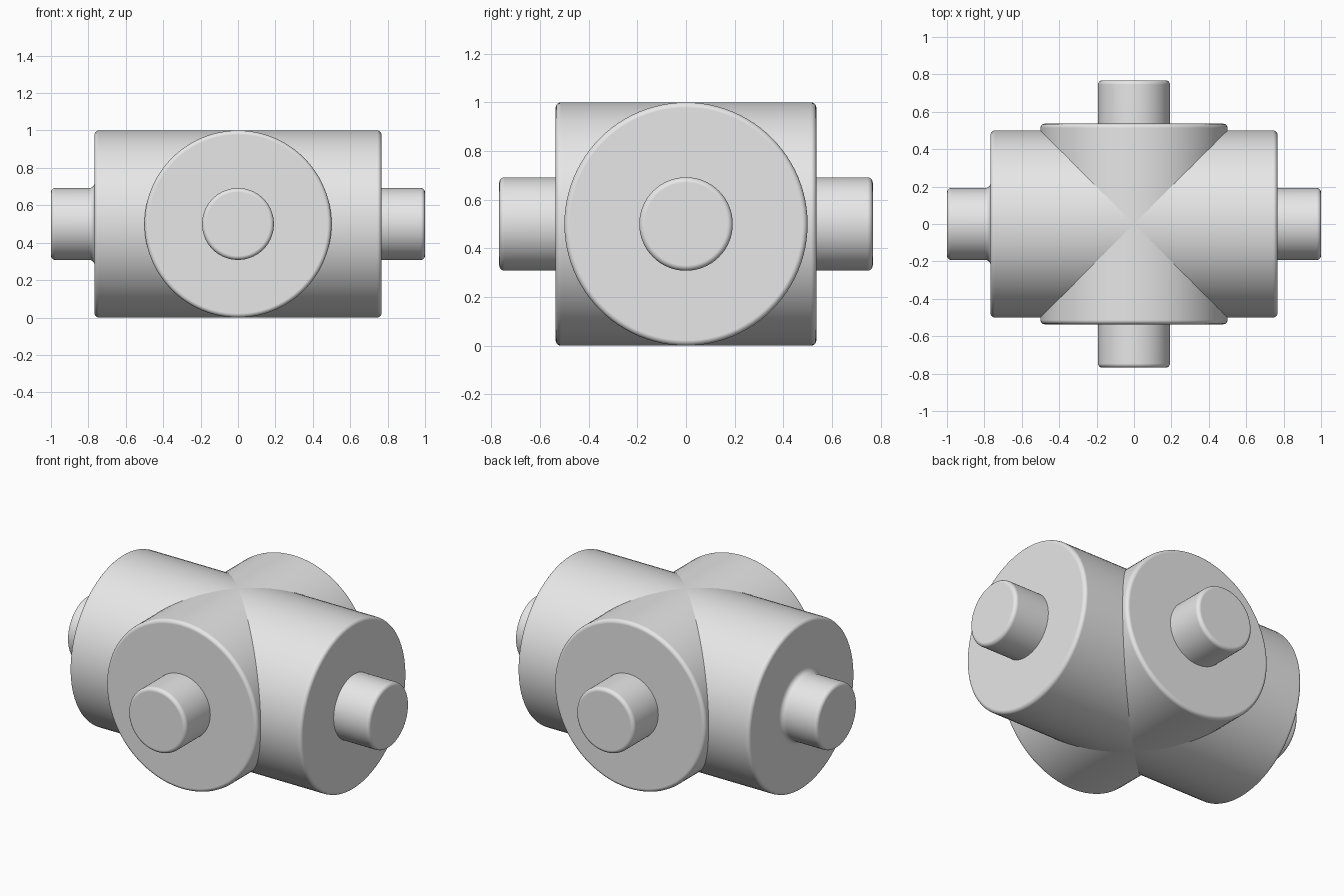
import bpy
import bmesh
from math import pi, sin, cos
from mathutils import Matrix, Vector

SIDES = 96
RADIUS, PEG_RADIUS = 0.5, 0.192
LONG_HALF, CROSS_HALF = 0.767, 0.536
LONG_TIP, CROSS_TIP = 1.0, 0.768
ROUND = 0.022
CENTRE = Vector((0, 0, RADIUS))

cube = bpy.data.objects.get("Cube")
if cube:
    bpy.data.objects.remove(cube, do_unlink=True)

grey = bpy.data.materials.new("light grey")
grey.use_nodes = True
grey.diffuse_color = (0.8, 0.8, 0.8, 1)
grey.node_tree.nodes["Principled BSDF"].inputs["Base Color"].default_value = grey.diffuse_color


def arc(r, h, size, start, end, steps=5):
    """Quarter-round profile points (radius, distance) about the centre (r, h)."""
    return [(r + size * cos(a), h + size * sin(a))
            for a in (start + (end - start) * i / steps for i in range(steps + 1))]


def turned(name, profile, direction):
    """Revolve a profile about an axis pointing in the given direction."""
    bm = bmesh.new()
    rings = [[bm.verts.new((r * cos(2 * pi * i / SIDES), r * sin(2 * pi * i / SIDES), h))
              for i in range(SIDES)] for r, h in profile]
    for low, high in zip(rings, rings[1:]):
        for i in range(SIDES):
            j = (i + 1) % SIDES
            bm.faces.new((low[i], low[j], high[j], high[i]))
    bm.faces.new(rings[0][::-1])
    bm.faces.new(rings[-1])
    turn = Vector(direction).to_track_quat('Z', 'Y').to_matrix().to_4x4()
    bm.transform(Matrix.Translation(CENTRE) @ turn)
    mesh = bpy.data.meshes.new(name)
    bm.to_mesh(mesh)
    bm.free()
    mesh.materials.append(grey)
    obj = bpy.data.objects.new(name, mesh)
    bpy.context.collection.objects.link(obj)
    # Smooth sides with flat end caps
    bpy.ops.object.select_all(action='DESELECT')
    obj.select_set(True)
    bpy.context.view_layer.objects.active = obj
    bpy.ops.object.shade_smooth_by_angle()
    weighted = obj.modifiers.new("flat caps", 'WEIGHTED_NORMAL')
    weighted.keep_sharp = True
    return obj


def drum(name, half, direction):
    """Large cylinder with rounded rims at both ends."""
    r, h = RADIUS - ROUND, half - ROUND
    turned(name, arc(r, -h, ROUND, -pi / 2, 0) + arc(r, h, ROUND, 0, pi / 2), direction)


def peg(name, base, tip, direction, fillet=0):
    """Small cylinder with a rounded tip and an optional flared foot."""
    profile = [(PEG_RADIUS + fillet, base - 0.05)]
    if fillet:
        profile += arc(PEG_RADIUS + fillet, base + fillet, fillet, 1.5 * pi, pi)
    profile += arc(PEG_RADIUS - ROUND, tip - ROUND, ROUND, 0, pi / 2)
    turned(name, profile, direction)


# Two crossing drums
drum("long_drum", LONG_HALF, (1, 0, 0))
drum("cross_drum", CROSS_HALF, (0, 1, 0))

# A peg on each end; the right one flares into the drum
peg("left_peg", LONG_HALF, LONG_TIP, (1, 0, 0))
peg("right_peg", LONG_HALF, LONG_TIP, (-1, 0, 0), fillet=0.028)
peg("front_peg", CROSS_HALF, CROSS_TIP, (0, -1, 0))
peg("back_peg", CROSS_HALF, CROSS_TIP, (0, 1, 0))
